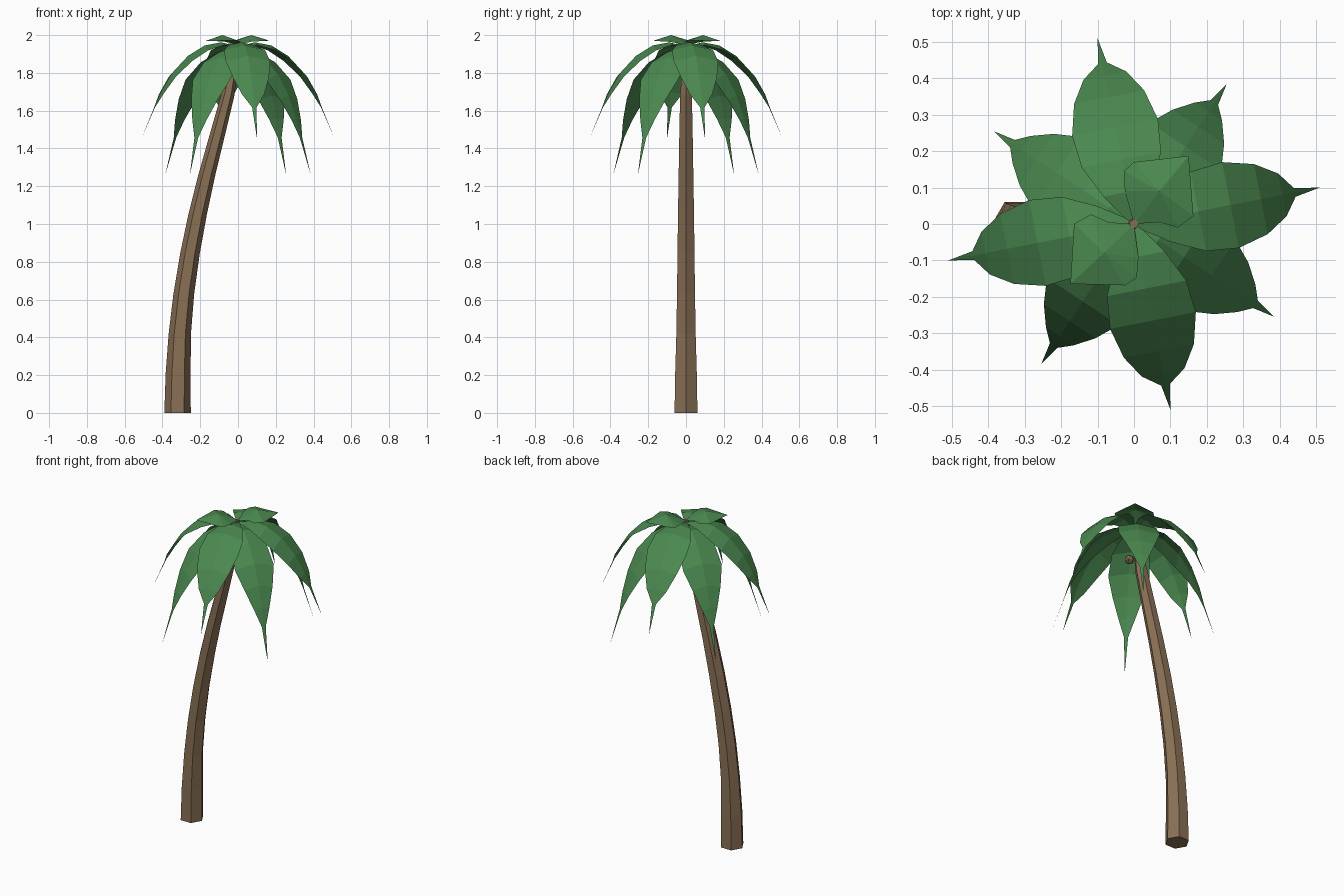
import bpy, bmesh, math
from mathutils import Vector, Matrix

if "Cube" in bpy.data.objects:
    bpy.data.objects.remove(bpy.data.objects["Cube"])


def material(name, rgb):
    m = bpy.data.materials.new(name)
    m.diffuse_color = (*rgb, 1)
    m.use_nodes = True
    m.node_tree.nodes["Principled BSDF"].inputs["Base Color"].default_value = m.diffuse_color
    return m


BARK = material("bark", (0.25, 0.16, 0.09))
LEAF = material("leaf_green", (0.07, 0.25, 0.08))


def finish(name, bm, mat, recalc=False):
    if recalc:
        bmesh.ops.recalc_face_normals(bm, faces=bm.faces)
    me = bpy.data.meshes.new(name)
    bm.to_mesh(me)
    bm.free()
    me.materials.append(mat)
    ob = bpy.data.objects.new(name, me)
    bpy.context.collection.objects.link(ob)
    return ob


# Trunk: bent, tapering six-sided tube (x centre, z, radius)
TRUNK = [(-0.32, 0, 0.07), (-0.317, 0.21, 0.066), (-0.308, 0.42, 0.059),
         (-0.287, 0.63, 0.055), (-0.255, 0.84, 0.052), (-0.214, 1.05, 0.049),
         (-0.165, 1.26, 0.045), (-0.11, 1.47, 0.041), (-0.055, 1.68, 0.036),
         (0, 1.955, 0.013)]
bm = bmesh.new()
rings = []
for cx, z, r in TRUNK:
    rings.append([bm.verts.new((cx + r * math.cos(i * math.pi / 3),
                                r * math.sin(i * math.pi / 3), z)) for i in range(6)])
for a, b in zip(rings, rings[1:]):
    for i in range(6):
        j = (i + 1) % 6
        bm.faces.new((a[i], a[j], b[j], b[i]))
bm.faces.new(rings[0][::-1])
bm.faces.new(rings[-1])
finish("trunk", bm, BARK, True)


# Fronds: drooping leaf sheets folded along the midrib (distance, z, half width)
def frond(name, profile, angle):
    bm = bmesh.new()
    rot = Matrix.Rotation(math.radians(angle), 3, 'Z')
    rows = []
    for r, z, w in profile[:-1]:
        drop = 0.22 * w
        rows.append([bm.verts.new(rot @ Vector(p)) for p in
                     ((r, -w, z - drop), (r, 0, z), (r, w, z - drop))])
    for a, b in zip(rows, rows[1:]):
        for i in range(2):
            bm.faces.new((a[i], b[i], b[i + 1], a[i + 1]))
    r, z, _ = profile[-1]
    tip = bm.verts.new(rot @ Vector((r, 0, z)))
    for i in range(2):
        bm.faces.new((rows[-1][i], tip, rows[-1][i + 1]))
    finish(name, bm, LEAF)


UPPER = [(0, 1.94, 0.008), (0.09, 1.962, 0.068), (0.18, 1.945, 0.111),
         (0.27, 1.89, 0.12), (0.355, 1.80, 0.098), (0.415, 1.70, 0.06),
         (0.45, 1.62, 0.012), (0.52, 1.455, 0)]
LOWER = [(0, 1.92, 0.008), (0.08, 1.925, 0.065), (0.165, 1.88, 0.108),
         (0.255, 1.79, 0.118), (0.32, 1.68, 0.085), (0.37, 1.56, 0.045),
         (0.40, 1.46, 0.012), (0.462, 1.26, 0)]
for k in range(4):
    frond(f"upper_frond_{k + 1}", UPPER, 11.1 + 90 * k)
    frond(f"lower_frond_{k + 1}", LOWER, 56.5 + 90 * k)

# Crown leaves: two small shallow domed leaves on top
RIM = [(0, 0, 1.95), (0.07, 0.005, 1.965), (0.12, -0.01, 1.968), (0.163, 0.022, 1.972),
       (0.15, 0.187, 1.968), (0, 0.17, 1.972), (-0.028, 0.145, 1.968), (-0.025, 0.09, 1.965)]
for k, angle in enumerate((0, 172)):
    bm = bmesh.new()
    rot = Matrix.Rotation(math.radians(angle), 3, 'Z')
    rim = [bm.verts.new(rot @ Vector(p)) for p in RIM]
    top = bm.verts.new(rot @ Vector((0.07, 0.09, 2.0)))
    for i in range(len(rim)):
        bm.faces.new((rim[i], rim[(i + 1) % len(rim)], top))
    finish(f"crown_leaf_{k + 1}", bm, LEAF)

# Coconut: small nut tucked beneath the fronds
bm = bmesh.new()
bmesh.ops.create_icosphere(bm, subdivisions=1, radius=0.03,
                           matrix=Matrix.Translation((-0.05, -0.1, 1.8)))
finish("coconut", bm, BARK)
